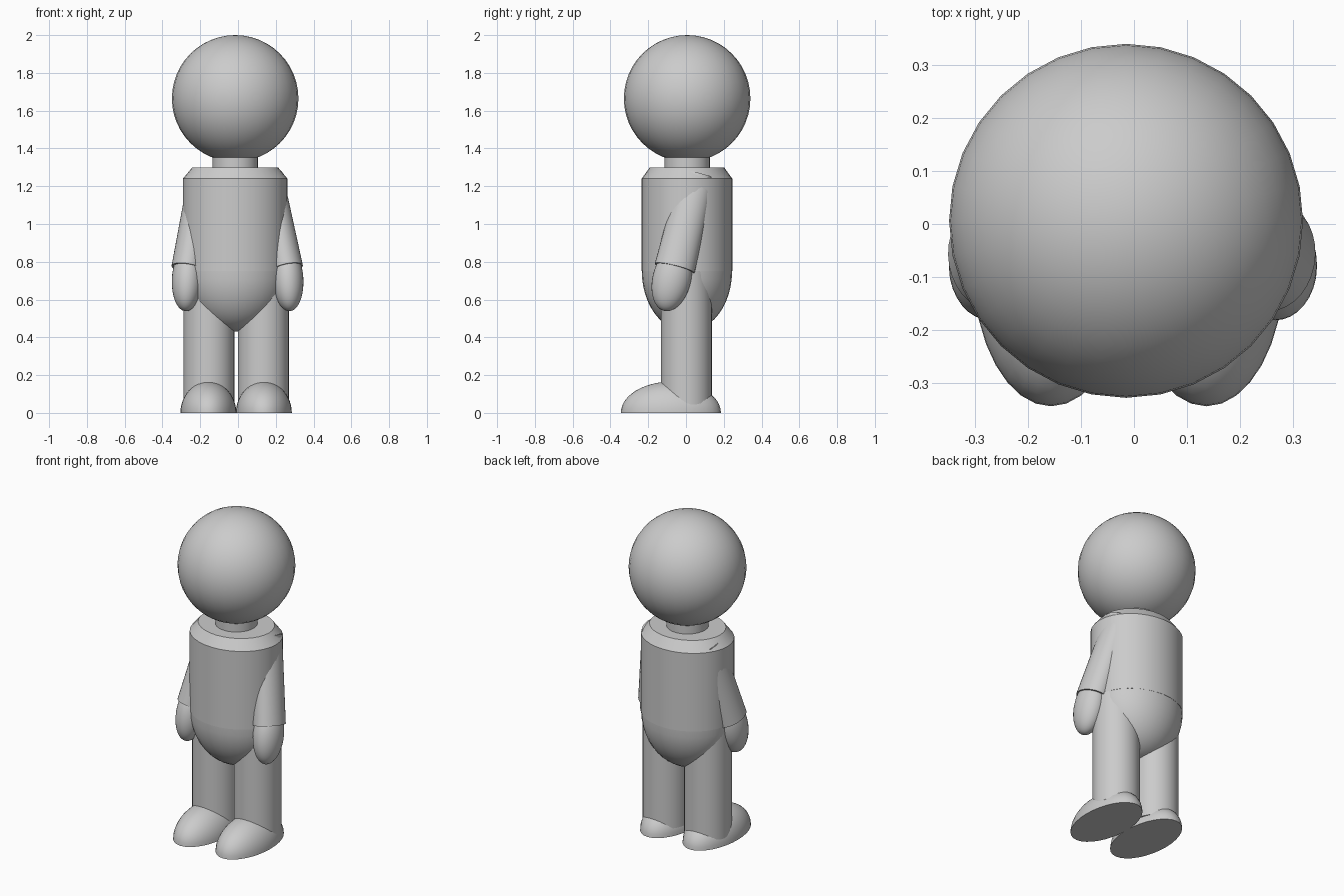
import bpy, bmesh, math
from mathutils import Vector, Matrix

if "Cube" in bpy.data.objects:
    bpy.data.objects.remove(bpy.data.objects["Cube"], do_unlink=True)

grey = bpy.data.materials.new("plain grey")
grey.use_nodes = True
grey.diffuse_color = (0.6, 0.6, 0.6, 1)
grey.node_tree.nodes["Principled BSDF"].inputs["Base Color"].default_value = (0.6, 0.6, 0.6, 1)


def finish(name, bm, matrix):
    """Turn a bmesh into a smooth object with sharp rims."""
    bm.transform(matrix)
    bmesh.ops.recalc_face_normals(bm, faces=bm.faces)
    mesh = bpy.data.meshes.new(name)
    bm.to_mesh(mesh)
    bm.free()
    mesh.materials.append(grey)
    obj = bpy.data.objects.new(name, mesh)
    bpy.context.collection.objects.link(obj)
    bpy.ops.object.select_all(action="DESELECT")
    obj.select_set(True)
    bpy.context.view_layer.objects.active = obj
    bpy.ops.object.shade_smooth_by_angle(angle=math.radians(30))
    return obj


def placed(centre, radii, axis=(0, 0, 1)):
    """Scale to the radii, lean z onto the axis, move to the centre."""
    lean = Vector((0, 0, 1)).rotation_difference(Vector(axis)).to_matrix().to_4x4()
    return Matrix.Translation(centre) @ lean @ Matrix.Diagonal((*radii, 1))


def ball(name, centre, radii, axis=(0, 0, 1), keep=0):
    """Ellipsoid; keep = 1 or -1 leaves only the closed upper or lower half."""
    bm = bmesh.new()
    bmesh.ops.create_uvsphere(bm, u_segments=32, v_segments=24, radius=1)
    if keep:
        geom = bm.verts[:] + bm.edges[:] + bm.faces[:]
        cut = bmesh.ops.bisect_plane(bm, geom=geom, plane_co=(0, 0, 0),
                                     plane_no=(0, 0, -keep), clear_outer=True)
        rim = [e for e in cut["geom_cut"] if isinstance(e, bmesh.types.BMEdge)]
        bmesh.ops.contextual_create(bm, geom=rim)
    return finish(name, bm, placed(centre, radii, axis))


def tube(name, bottom, top, rx, ry, taper=1.0):
    """Capped elliptical cylinder between two points."""
    bottom, top = Vector(bottom), Vector(top)
    bm = bmesh.new()
    bmesh.ops.create_cone(bm, cap_ends=True, segments=32, radius1=1, radius2=taper, depth=1)
    span = top - bottom
    return finish(name, bm, placed((bottom + top) / 2, (rx, ry, span.length), span))


# Head and neck
ball("head", (-0.015, 0.006, 1.665), (0.335, 0.335, 0.335))
tube("neck", (-0.015, 0.006, 1.28), (-0.015, 0.006, 1.40), 0.12, 0.12)

# Torso with chamfered shoulder rim, built as stacked rings
bm = bmesh.new()
rings = []
for scale, z in ((1, 0.75), (1, 1.24), (0.82, 1.30)):
    ring = bmesh.ops.create_circle(bm, segments=32, radius=scale)["verts"]
    for v in ring:
        v.co.z = z
    rings.append(ring)
for low, high in zip(rings, rings[1:]):
    for i in range(32):
        j = (i + 1) % 32
        bm.faces.new((low[i], low[j], high[j], high[i]))
bm.faces.new(rings[0])
bm.faces.new(rings[-1])
finish("torso", bm, placed((-0.015, 0.005, 0), (0.277, 0.24, 1)))
ball("pelvis", (-0.015, 0.005, 0.75), (0.276, 0.239, 0.32), keep=-1)

# Limbs on both sides
for side, label in ((1, "left"), (-1, "right")):
    wrist = Vector((side * 0.263 - 0.004, -0.06, 0.765))
    shoulder = Vector((side * 0.172 - 0.012, 0.062, 1.257))
    tube(label + "_arm", wrist, shoulder, 0.086, 0.108, 0.9)
    ball(label + "_hand", (side * 0.266 - 0.002, -0.075, 0.71), (0.082, 0.102, 0.175),
         (-side * 0.06, 0.24, 1))
    tube(label + "_leg", (side * 0.144 - 0.01, 0.002, 0.045),
         (side * 0.144 - 0.01, 0.002, 0.75), 0.135, 0.135)
    ball(label + "_foot", (side * 0.147 - 0.01, -0.08, 0), (0.148, 0.265, 0.165), keep=1)
